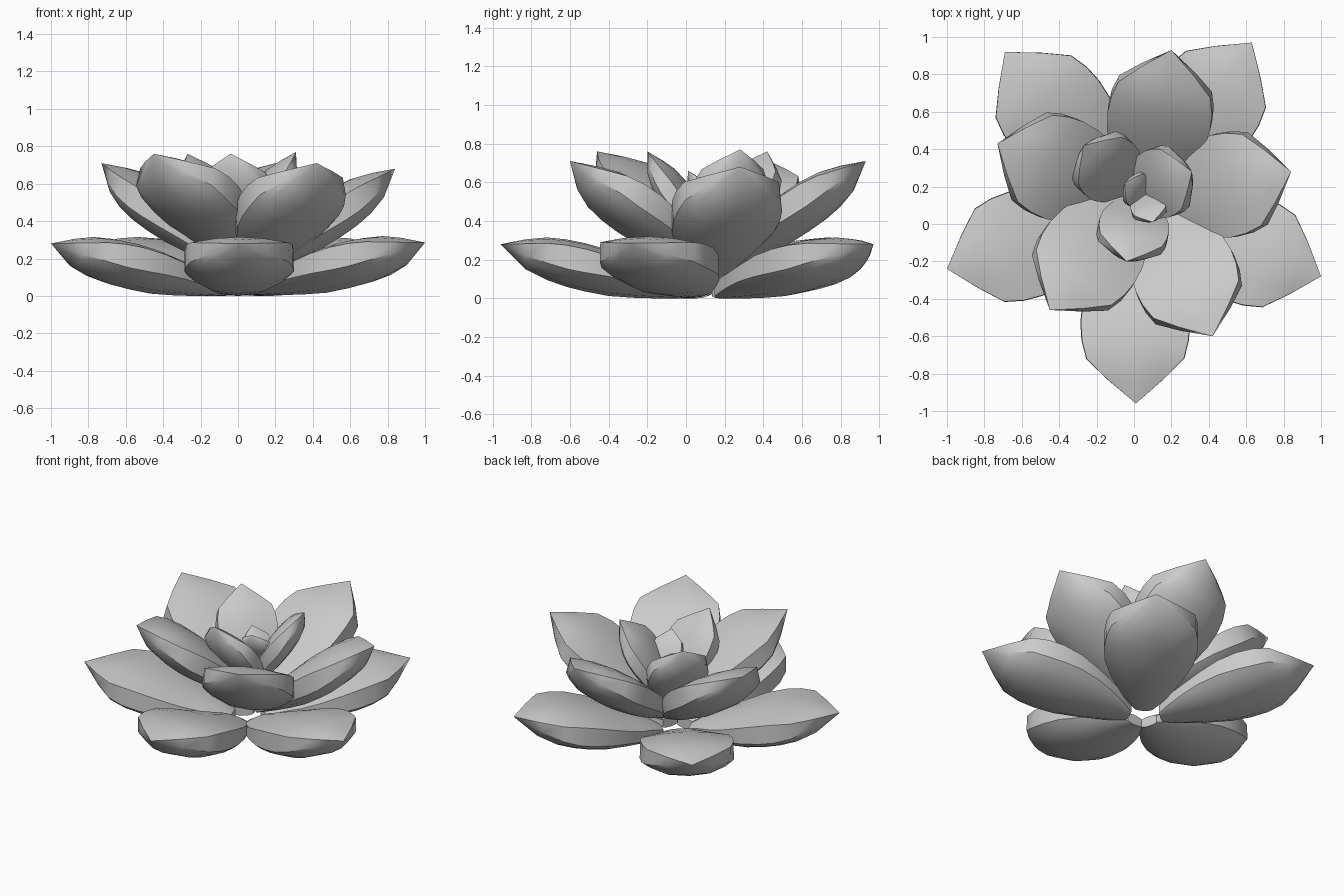
import bpy, bmesh
from math import atan2, radians
from mathutils import Matrix, Vector

if "Cube" in bpy.data.objects:
    bpy.data.objects.remove(bpy.data.objects["Cube"])

# Petal stations: distance from base, half width, top centre z, lower rim z, keel z
STATIONS = [
    (-0.08, 0.055, 0.07, 0.01, 0.00),
    (0.00, 0.12, 0.12, 0.03, 0.00),
    (0.10, 0.18, 0.16, 0.06, 0.00),
    (0.20, 0.23, 0.20, 0.085, 0.003),
    (0.33, 0.275, 0.25, 0.11, 0.012),
    (0.45, 0.29, 0.285, 0.13, 0.035),
    (0.55, 0.285, 0.305, 0.15, 0.06),
    (0.65, 0.26, 0.315, 0.18, 0.095),
    (0.76, 0.15, 0.305, 0.22, 0.15),
]
TIP = Vector((0.89, 0.0, 0.28))
TOP = [-1, -0.5, 0, 0.5, 1]
BOTTOM = [1.01, 0.85, 0.5, 0, -0.5, -0.85, -1.01]


def petal_mesh():
    bm = bmesh.new()
    rings = []
    for d, w, top, rim, keel in STATIONS:
        ring = [bm.verts.new((d, u * w, top - 0.03 * u * u * min(1, w / 0.2))) for u in TOP]
        ring += [bm.verts.new((d, u * w, keel + (rim - keel) * abs(u) ** 2.7)) for u in BOTTOM]
        rings.append(ring)
    n = len(rings[0])
    for a, b in zip(rings, rings[1:]):
        for i in range(n):
            j = (i + 1) % n
            bm.faces.new((a[i], a[j], b[j], b[i]))
    tip = bm.verts.new(TIP)
    for i in range(n):
        bm.faces.new((rings[-1][i], rings[-1][(i + 1) % n], tip))
    bm.faces.new(rings[0])
    bmesh.ops.recalc_face_normals(bm, faces=bm.faces)
    mesh = bpy.data.meshes.new("petal")
    bm.to_mesh(mesh)
    bm.free()
    return mesh


def petal_layer(name, centre, tilt, scale, tips):
    # Each petal points away from the centre and is placed by its tip;
    # an optional fourth value turns it further about the vertical
    for i, t in enumerate(tips):
        heading = atan2(t[1] - centre[1], t[0] - centre[0])
        heading += radians(t[3]) if len(t) > 3 else 0
        turn = (Matrix.Rotation(heading, 4, 'Z')
                @ Matrix.Rotation(-radians(tilt), 4, 'Y') @ Matrix.Scale(scale, 4))
        mesh = petal_mesh()
        mesh.transform(Matrix.Translation(Vector(t[:3]) - turn @ TIP) @ turn)
        ob = bpy.data.objects.new(f"{name}_{i + 1}", mesh)
        bpy.context.collection.objects.link(ob)
        bpy.ops.object.select_all(action='DESELECT')
        ob.select_set(True)
        bpy.context.view_layer.objects.active = ob
        bpy.ops.object.shade_smooth_by_angle(angle=radians(35))


# Outer, nearly flat ring
petal_layer("outer_petal", (0, 0.08), 0, 1.0, [
    (0.01, -0.96, 0.28), (1.0, -0.28, 0.285), (0.63, 0.97, 0.28),
    (-0.69, 0.92, 0.28), (-1.0, -0.24, 0.28)])

# Raised middle ring
petal_layer("middle_petal", (0.056, 0.116), 21, 0.96, [
    (0.20, 0.93, 0.71), (0.84, 0.28, 0.68), (0.42, -0.60, 0.71, -3),
    (-0.45, -0.46, 0.76, 5), (-0.73, 0.43, 0.71)])

# Steep inner petals
petal_layer("inner_petal", (0.0, 0.17), 42, 0.65, [
    (-0.27, 0.42, 0.76), (-0.04, -0.20, 0.76, -6), (0.31, 0.28, 0.77)])

# Small heart petals
petal_layer("heart_petal", (0.06, 0.16), 43, 0.33, [
    (0.10, 0.01, 0.66), (-0.05, 0.22, 0.61)])
